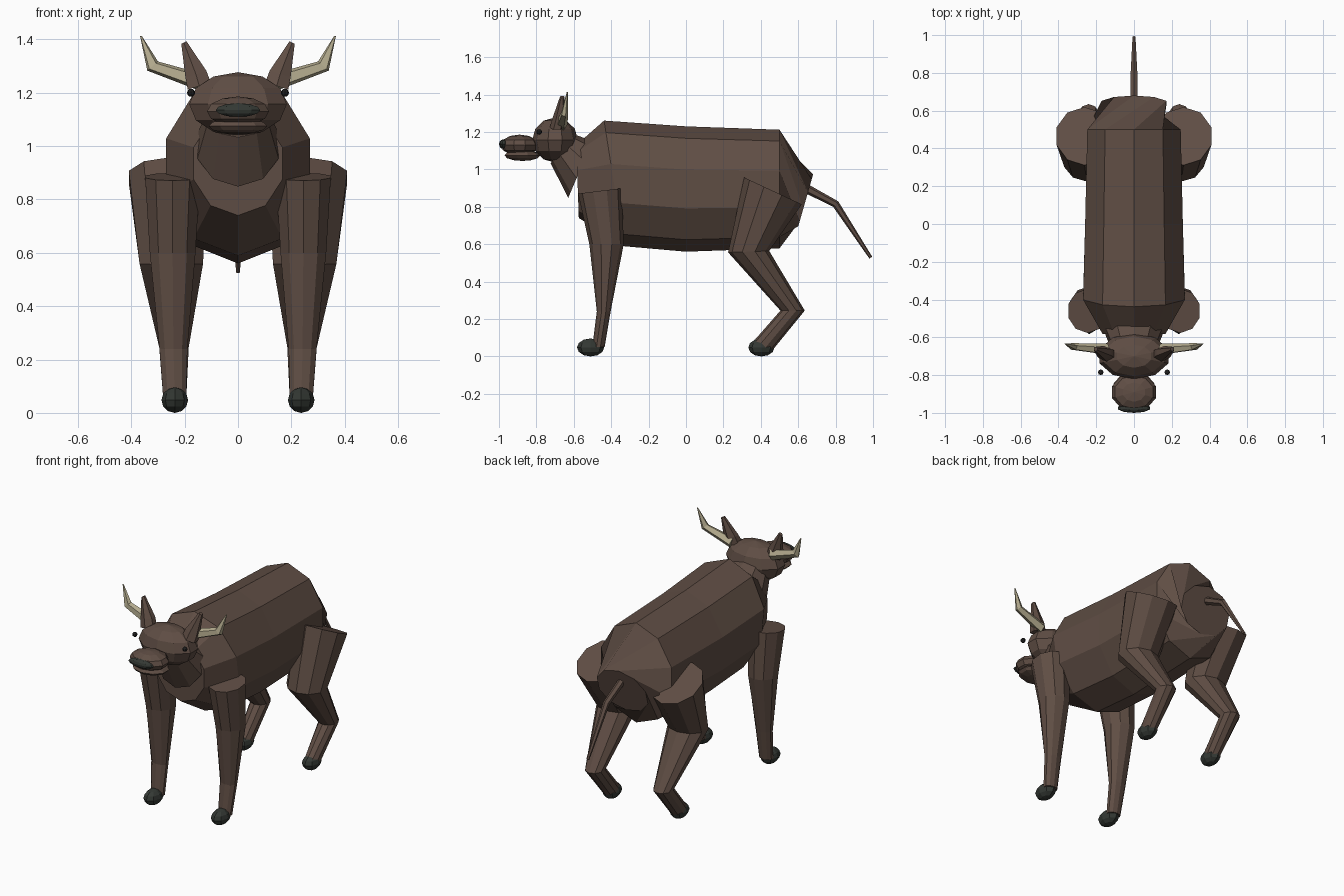
import bpy, bmesh, math
from mathutils import Vector

if "Cube" in bpy.data.objects:
    bpy.data.objects.remove(bpy.data.objects["Cube"])


def material(name, rgb):
    m = bpy.data.materials.new(name)
    m.diffuse_color = (*rgb, 1)
    m.use_nodes = True
    m.node_tree.nodes["Principled BSDF"].inputs["Base Color"].default_value = m.diffuse_color
    return m


BROWN = material("brown_hide", (0.115, 0.075, 0.058))
DARK = material("dark_hoof", (0.034, 0.04, 0.034))
HORN = material("cream_horn", (0.47, 0.42, 0.28))
EYE = material("black_eye", (0.014, 0.014, 0.014))


def finish(name, bm, mat):
    bmesh.ops.recalc_face_normals(bm, faces=bm.faces)
    me = bpy.data.meshes.new(name)
    bm.to_mesh(me)
    bm.free()
    me.materials.append(mat)
    ob = bpy.data.objects.new(name, me)
    bpy.context.collection.objects.link(ob)
    return ob


def loft(name, stations, sides, mat):
    """Skin rings; each station is centre, two radius vectors and a roll in degrees."""
    bm = bmesh.new()
    rings = []
    for c, u, v, roll in stations:
        ring = []
        for i in range(sides):
            t = math.radians(90 + roll) + 2 * math.pi * i / sides
            ring.append(bm.verts.new(Vector(c) + Vector(u) * math.cos(t) + Vector(v) * math.sin(t)))
        rings.append(ring)
    for a, b in zip(rings, rings[1:]):
        for i in range(sides):
            j = (i + 1) % sides
            bm.faces.new((a[i], a[j], b[j], b[i]))
    bm.faces.new(rings[0])
    bm.faces.new(rings[-1])
    return finish(name, bm, mat)


def ring(x, y, z, rx, r, angle, roll=0):
    """Ring spanned by x and a direction in the yz plane (0 = +y, 90 = +z)."""
    a = math.radians(angle)
    return ((x, y, z), (rx, 0, 0), (0, r * math.cos(a), r * math.sin(a)), roll)


def ball(name, centre, radii, seg, rows, mat):
    bm = bmesh.new()
    bmesh.ops.create_uvsphere(bm, u_segments=seg, v_segments=rows, radius=1)
    for v in bm.verts:
        v.co = Vector(centre) + Vector([a * b for a, b in zip(v.co, radii)])
    return finish(name, bm, mat)


# Trunk: ten-sided barrel, tapered chest and twisted rump
loft("body", [
    ring(0, -0.58, 0.935, 0.175, 0.195, 92),
    ring(0, -0.385, 0.925, 0.283, 0.34, 99),
    ring(0, 0.0, 0.895, 0.272, 0.335, 90),
    ring(0, 0.5, 0.895, 0.26, 0.317, 90),
    ring(0, 0.64, 0.835, 0.18, 0.145, 74, -72),
], 10, BROWN)
loft("neck", [
    ring(0, -0.565, 1.0, 0.16, 0.165, 67),
    ring(0, -0.66, 1.11, 0.12, 0.10, 50),
], 10, BROWN)
loft("tail", [
    ring(0, 0.60, 0.92, 0.022, 0.026, 65),
    ring(0, 0.80, 0.815, 0.02, 0.02, 45),
    ring(0, 0.988, 0.528, 0.009, 0.009, 30),
], 6, BROWN)

# Head
ball("head", (0, -0.70, 1.157), (0.192, 0.122, 0.12), 10, 6, BROWN)
ball("upper_muzzle", (0, -0.89, 1.13), (0.122, 0.102, 0.056), 10, 6, BROWN)
ball("lower_jaw", (0, -0.875, 1.075), (0.115, 0.095, 0.03), 10, 6, BROWN)
ball("nose", (0, -0.975, 1.135), (0.088, 0.025, 0.026), 10, 6, DARK)

for s, side in ((-1, "left"), (1, "right")):
    ball(side + "_eye", (s * 0.176, -0.785, 1.2), (0.015, 0.015, 0.015), 8, 6, EYE)
    loft(side + "_ear", [
        ((s * 0.145, -0.69, 1.225), (s * 0.05, 0, -0.015), (0, 0.038, 0), 0),
        ((s * 0.158, -0.68, 1.27), (s * 0.045, 0, -0.015), (0, 0.035, 0), 0),
        ((s * 0.203, -0.662, 1.388), (s * 0.011, 0, -0.006), (0, 0.012, 0), 0),
    ], 6, BROWN)
    loft(side + "_horn", [
        ((s * 0.14, -0.665, 1.24), (s * -0.01, 0, 0.032), (0, 0.032, 0), 0),
        ((s * 0.32, -0.65, 1.30), (s * -0.021, 0, 0.018), (0, 0.019, 0), 0),
        ((s * 0.364, -0.635, 1.413), (s * -0.003, 0, 0.001), (0, 0.003, 0), 0),
    ], 5, HORN)

    # Legs with hooves
    loft(side + "_front_leg", [
        ring(s * 0.245, -0.46, 0.885, 0.108, 0.118, 7),
        ring(s * 0.245, -0.425, 0.60, 0.09, 0.092, 0),
        ring(s * 0.242, -0.44, 0.24, 0.055, 0.037, 0),
        ring(s * 0.237, -0.468, 0.05, 0.045, 0.033, 0),
    ], 10, BROWN)
    loft(side + "_rear_leg", [
        ring(s * 0.262, 0.465, 0.885, 0.155, 0.17, -25),
        ring(s * 0.25, 0.335, 0.56, 0.125, 0.11, 2),
        ring(s * 0.24, 0.57, 0.245, 0.058, 0.065, 0),
        ring(s * 0.237, 0.41, 0.055, 0.045, 0.055, -30),
    ], 10, BROWN)
    ball(side + "_front_hoof", (s * 0.237, -0.51, 0.048), (0.05, 0.073, 0.048), 8, 6, DARK)
    ball(side + "_rear_hoof", (s * 0.237, 0.403, 0.048), (0.05, 0.07, 0.048), 8, 6, DARK)
